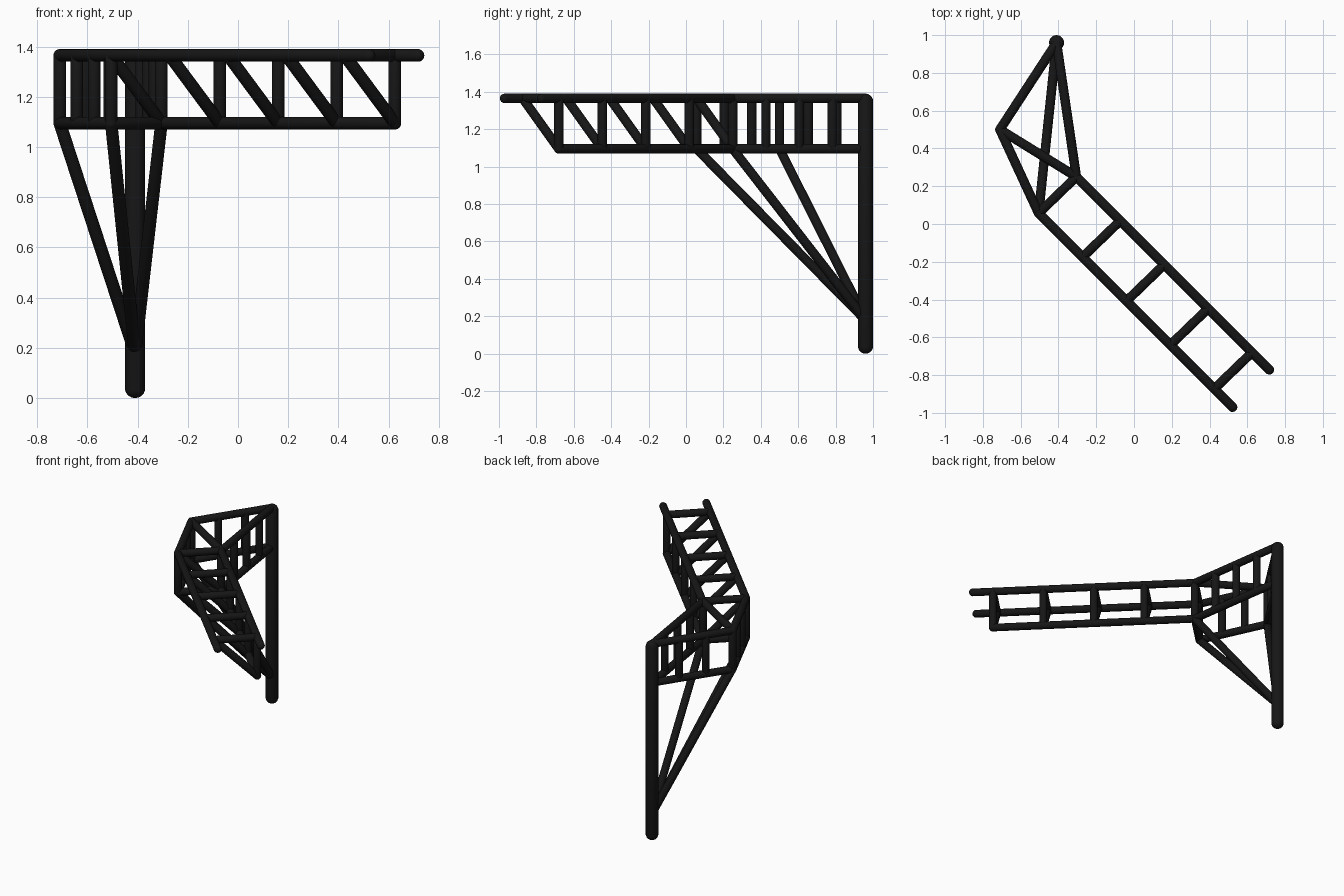
import bpy, bmesh, math
from mathutils import Vector

if "Cube" in bpy.data.objects:
    bpy.data.objects.remove(bpy.data.objects["Cube"])

R, POST_R = 0.025, 0.04
TOP, LOW = 1.365, 1.095

black = bpy.data.materials.new("black_paint")
black.diffuse_color = (0.008, 0.008, 0.008, 1)
black.use_nodes = True
black.node_tree.nodes["Principled BSDF"].inputs["Base Color"].default_value = black.diffuse_color


def bars(name, segments, r=R):
    """One object made of round-ended tubes, one per (start, end) pair."""
    bm = bmesh.new()
    for a, b in segments:
        a, b = Vector(a), Vector(b)
        axis = b - a
        rot = axis.to_track_quat('Z', 'Y')
        rings = 9
        vs = bmesh.ops.create_uvsphere(bm, u_segments=20, v_segments=rings, radius=r)["verts"]
        grow = 1 / math.cos(math.pi / (2 * rings))
        for v in vs:
            p = Vector((v.co.x * grow, v.co.y * grow, v.co.z))
            if p.z > 0:
                p.z += axis.length
            v.co = a + rot @ p
    me = bpy.data.meshes.new(name)
    bm.to_mesh(me)
    bm.free()
    me.materials.append(black)
    ob = bpy.data.objects.new(name, me)
    bpy.context.collection.objects.link(ob)
    for p in me.polygons:
        p.use_smooth = True
    return ob


def at(p, z):
    return (p[0], p[1], z)


def between(a, b, n):
    """Plan points dividing a-b into n equal bays, ends excluded."""
    return [(a[0] + (b[0] - a[0]) * i / n, a[1] + (b[1] - a[1]) * i / n) for i in range(1, n)]


# Plan positions of the frame corners
P = (-0.41, 0.96)
A = (-0.71, 0.50)
B = (-0.505, 0.057)
C = (-0.305, 0.25)
STEP = 0.2325
inner = [(C[0] + STEP * i, C[1] - STEP * i) for i in range(5)]
outer = [(B[0] + STEP * i, B[1] - STEP * i) for i in range(5)]
inner_tip = (C[0] + 1.022, C[1] - 1.022)
outer_tip = (B[0] + 1.027, B[1] - 1.027)

# Mast
bars("mast", [(at(P, 0.04), at(P, 1.35))], POST_R)

# Bracket frame between mast and boom
sides = [(P, A), (A, B), (B, C), (C, P)]
bars("bracket_upper_rails", [(at(a, TOP), at(b, TOP)) for a, b in sides + [(A, C)]])
bars("bracket_lower_rails", [(at(a, LOW), at(b, LOW)) for a, b in sides])
posts = [A, B] + between(P, A, 3) + between(A, B, 3) + between(P, C, 4)
bars("bracket_uprights", [(at(p, LOW), at(p, TOP)) for p in posts])

# Struts from low on the mast
bars("bracket_struts", [(at(P, 0.18), at(p, LOW)) for p in (A, B, C)])

# Boom: two upper rails and one lower rail
bars("boom_upper_rails", [(at(C, TOP), at(inner_tip, TOP)), (at(B, TOP), at(outer_tip, TOP))])
bars("boom_lower_rail", [(at(C, LOW), at(inner[-1], LOW))])

# Boom bracing at every station
bars("boom_uprights", [(at(p, LOW), at(p, TOP)) for p in inner])
bars("boom_crossbars", [(at(p, TOP), at(q, TOP)) for p, q in zip(inner[1:], outer[1:])])
bars("boom_diagonals", [(at(p, LOW), at(q, TOP)) for p, q in zip(inner, outer)])
